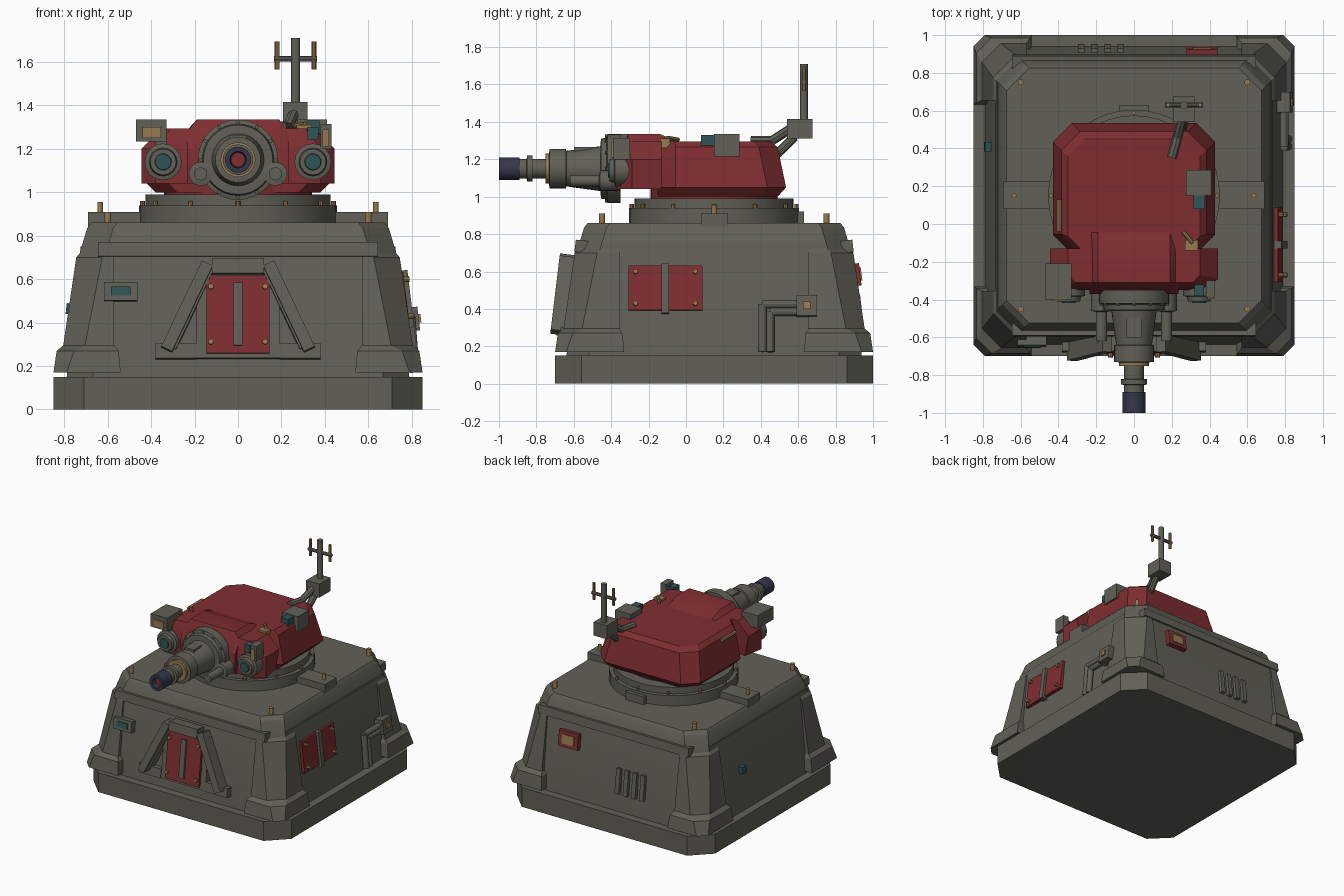
import bpy, bmesh, math
from math import sin, cos, pi
from mathutils import Matrix, Vector

cube = bpy.data.objects.get("Cube")
if cube:
    bpy.data.objects.remove(cube, do_unlink=True)

CY = 0.15      # centre of the base and turret ring in y
AXIS = 1.15    # height of the gun axis
made = []


def material(name, r, g, b):
    m = bpy.data.materials.new(name)
    m.use_nodes = True
    m.diffuse_color = (r, g, b, 1)
    m.node_tree.nodes["Principled BSDF"].inputs["Base Color"].default_value = (r, g, b, 1)
    return m


GREY = material("armour grey", .12, .118, .095)
RED = material("dull red", .21, .027, .03)
GOLD = material("brass", .31, .2, .08)
TEAL = material("teal glass", .03, .09, .095)
NAVY = material("muzzle navy", .035, .038, .07)


def finish(name, bm, mat):
    bmesh.ops.recalc_face_normals(bm, faces=bm.faces[:])
    me = bpy.data.meshes.new(name)
    bm.to_mesh(me)
    bm.free()
    me.materials.append(mat)
    ob = bpy.data.objects.new(name, me)
    bpy.context.collection.objects.link(ob)
    made.append(ob)
    return ob


def loft(name, rings, mat):
    """Skin a stack of equal-length rings and cap both ends."""
    bm = bmesh.new()
    vs = [[bm.verts.new(p) for p in ring] for ring in rings]
    n = len(vs[0])
    for a, b in zip(vs, vs[1:]):
        for i in range(n):
            j = (i + 1) % n
            bm.faces.new((a[i], a[j], b[j], b[i]))
    bm.faces.new(vs[0])
    bm.faces.new(vs[-1])
    return finish(name, bm, mat)


def octagon(x, y0, y1, c, z):
    return [(x, y0 + c, z), (x, y1 - c, z), (x - c, y1, z), (c - x, y1, z),
            (-x, y1 - c, z), (-x, y0 + c, z), (c - x, y0, z), (x - c, y0, z)]


def square(h, c, z):
    return octagon(h, CY - h, CY + h, c, z)


def box(name, x, y, z, mat, matrix=None):
    """Box from (low, high) ranges, optionally moved by a matrix."""
    bm = bmesh.new()
    bmesh.ops.create_cube(bm, size=1)
    for v in bm.verts:
        v.co = [(lo + hi) / 2 + k * (hi - lo) for k, (lo, hi) in zip(v.co, (x, y, z))]
    if matrix:
        bm.transform(matrix)
    return finish(name, bm, mat)


def rod(name, a, b, r, mat, seg=12):
    a, b = Vector(a), Vector(b)
    bm = bmesh.new()
    bmesh.ops.create_cone(bm, cap_ends=True, segments=seg, radius1=r, radius2=r, depth=(b - a).length)
    turn = (b - a).to_track_quat('Z', 'Y').to_matrix().to_4x4()
    bm.transform(Matrix.Translation((a + b) / 2) @ turn)
    return finish(name, bm, mat)


def lathe(name, profile, mat, x=0, z=AXIS, seg=32):
    """Turn (y, radius) pairs around an axis along y."""
    return loft(name, [[(x + r * cos(2 * pi * i / seg), y, z + r * sin(2 * pi * i / seg))
                        for i in range(seg)] for y, r in profile], mat)


def wall(side, u, z, spin=0):
    """Frame on a sloped wall: x along it, -y outward. Sides: 0 front, 1 +x, 2 back, 3 -x."""
    d = .79 - .123 * (z - .15)
    return (Matrix.Translation((0, CY, 0)) @ Matrix.Rotation(side * pi / 2, 4, 'Z')
            @ Matrix.Translation((u, -d, z)) @ Matrix.Rotation(-.12, 4, 'X')
            @ Matrix.Rotation(spin, 4, 'Y'))


def plate(name, side, u, z, w, h, out, mat, spin=0):
    return box(name, (-w / 2, w / 2), (-out, .04), (-h / 2, h / 2), mat, wall(side, u, z, spin))


def wall_bolts(name, side, u, z, du, dz, out):
    for a in (-1, 1):
        for b in (-1, 1):
            m = wall(side, u + a * du, z + b * dz)
            rod(name, m @ Vector((0, 0, 0)), m @ Vector((0, -out, 0)), .013, GOLD, 8)


# Base slab, tapered hull and deck
loft("base_slab", [square(.85, .14, 0), square(.85, .14, .15)], GREY)
loft("hull", [square(.79, .12, .14), square(.735, .12, .70), square(.695, .12, .835),
              square(.675, .12, .86)], GREY)

# Flared corner posts
for sx in (-1, 1):
    for sy in (-1, 1):
        rings = []
        for z, o, ix, iy, c in ((.17, .85, .54, .48, .06), (.27, .835, .55, .49, .08),
                                (.295, .805, .57, .505, .1), (.70, .745, .57, .505, .12),
                                (.73, .72, .57, .505, .12)):
            pts = [(o, iy), (o, o - c), (o - c, o), (ix, o), (ix, iy)]
            rings.append([(sx * px, CY + sy * py, z) for px, py in pts])
        loft("corner_post", rings, GREY)
        bx, by = sx * .6, CY + sy * .6
        rod("deck_bolt", (bx, by, .84), (bx, by, .91), .016, GOLD)
    box("deck_plate", sorted((sx * .44, sx * .69)), (.08, .225), (.84, .91), GREY)
    rod("deck_plate_bolt", (sx * .635, CY, .9), (sx * .635, CY, .955), .013, GOLD)

# Trim rails under the deck edge
for side in (0, 2):
    plate("trim_rail", side, 0, .735, 1.29, .065, .025, GREY)
for side in (1, 3):
    plate("side_trim", side, 0, .735, 1.2, .03, .008, GREY)

# Front door with braces
plate("door_frame", 0, 0, .43, .38, .4, .045, GREY)
plate("door_lintel", 0, 0, .65, .24, .07, .1, GREY)
plate("door", 0, 0, .43, .29, .36, .065, RED)
plate("door_bar", 0, 0, .43, .042, .29, .08, GREY)
wall_bolts("door_bolt", 0, 0, .43, .125, .127, .085)
for s in (-1, 1):
    plate("brace", 0, s * .235, .465, .055, .44, .1, GREY, -s * .44)
    plate("brace_web", 0, s * .21, .465, .03, .42, .07, GREY, -s * .44)
    plate("brace_foot", 0, s * .285, .265, .19, .07, .05, GREY)
plate("front_lamp_box", 0, -.54, .538, .155, .085, .055, GREY)
plate("front_lamp_glass", 0, -.54, .538, .09, .042, .062, TEAL)

# Right side hatch, valve and pipe
plate("side_hatch", 1, -.26, .51, .395, .24, .03, RED)
plate("hatch_bar", 1, -.26, .505, .04, .265, .05, GREY)
wall_bolts("hatch_bolt", 1, -.26, .51, .16, .085, .055)
plate("valve_box", 1, .495, .41, .11, .11, .075, GREY)
plate("valve_cap", 1, .495, .41, .04, .04, .085, GOLD)
for k in (0, .04):
    elbow = (.795, .41 + k, .425 - k)
    rod("pipe_run", (.795, .6, .425 - k), elbow, .022, GREY)
    rod("pipe_drop", elbow, (.815, .41 + k, .17), .022, GREY)

# Back box, vents and the small left sensor
plate("back_box", 2, -.36, .58, .165, .12, .045, RED)
plate("back_box_panel", 2, -.36, .58, .1, .07, .052, GOLD)
for i in range(4):
    plate("vent", 2, .07 + i * .07, .38, .035, .19, .03, GREY)
plate("left_sensor", 3, -.26, .46, .05, .05, .04, TEAL)

# Turret ring and neck
for name, r, z0, z1, mat in (("ring_lower", .455, .85, .94, GREY), ("ring_upper", .425, .94, .99, GREY),
                             ("turret_neck", .34, .98, 1.06, RED)):
    rod(name, (0, CY, z0), (0, CY, z1), r, mat, 40)
for i in range(12):
    a = i * pi / 6
    x, y = .44 * cos(a), CY + .44 * sin(a)
    rod("ring_bolt", (x, y, .92), (x, y, .96), .011, GOLD, 8)
box("ring_block", (-.08, .08), (.55, .63), (.85, .92), GREY)

# Turret shell, mantlet and cheeks
loft("turret_shell", [octagon(.38, -.15, .49, .1, 1.0), octagon(.43, -.155, .535, .1, 1.05),
                      octagon(.385, -.155, .49, .1, 1.265), octagon(.35, -.155, .45, .09, 1.295)], RED)
side_profile = [(-.02, 1.285), (-.14, 1.335), (-.31, 1.335), (-.37, 1.2), (-.37, 1.04), (-.02, 1.04)]
loft("mantlet", [[(x, y, z - drop * (z > 1.3)) for y, z in side_profile]
                 for x, drop in ((-.235, .06), (-.19, 0), (.19, 0), (.235, .06))], RED)
for s in (-1, 1):
    loft("cheek", [[(s * x, y, z) for x, y in ((.18, -.35), (.38, -.35), (.445, -.29),
                                               (.445 - d, -.13), (.18, -.13))]
                   for z, d in ((1.04, .03), (1.2, .0))]
         + [[(s * x, y, 1.295) for x, y in ((.18, -.31), (.31, -.31), (.35, -.27),
                                            (.35, -.13), (.18, -.13))]], RED)
    # Lenses and recoil cylinders
    lathe("lens_housing", [(-.3, .085), (-.38, .085), (-.385, .065), (-.41, .06)], GREY, s * .345, 1.14, 16)
    lathe("lens", [(-.4, .042), (-.418, .036)], TEAL, s * .345, 1.14, 16)
    lathe("recoil_cylinder", [(-.35, .055), (-.46, .055), (-.465, .03), (-.62, .03)], GREY, s * .172, 1.085, 16)

# Gun
lathe("gun_body", [(-.35, .185), (-.42, .185), (-.425, .165), (-.455, .16), (-.457, .12), (-.64, .095),
                   (-.642, .105), (-.73, .105), (-.735, .052), (-.82, .052), (-.822, .07),
                   (-.85, .07), (-.852, .052), (-.9, .052)], GREY)
lathe("gun_band", [(-.733, .08), (-.752, .08)], GOLD)
lathe("muzzle", [(-.89, .06), (-1, .06), (-1, .038), (-.96, .034)], NAVY)
lathe("bore", [(-.955, .033), (-.968, .033)], RED)
box("gun_rib", (-.04, .04), (-.6, -.5), (1.2, 1.265), GREY)
for i in range(12):
    a = i * pi / 6
    x, z = .173 * cos(a), AXIS + .173 * sin(a)
    rod("flange_bolt", (x, -.4, z), (x, -.432, z), .009, GREY, 8)

# Left-hand sight box, opposite sensor and roof fittings
box("sight_box", (-.47, -.33), (-.4, -.21), (1.235, 1.335), GREY)
box("sight_window", (-.44, -.355), (-.407, -.39), (1.25, 1.3), GOLD)
box("sight_stem", (-.38, -.33), (-.37, -.3), (1.18, 1.25), GREY)
box("sensor_box", (.38, .43), (-.39, -.3), (1.2, 1.315), GREY)
box("sensor_strip", (.39, .42), (-.397, -.385), (1.21, 1.29), GOLD)
box("sensor_lens", (.32, .37), (-.38, -.32), (1.24, 1.3), TEAL)
box("roof_catch", (.27, .34), (-.14, -.085), (1.26, 1.31), GOLD)
rod("roof_lever", (.26, -.04, 1.305), (.31, -.1, 1.315), .011, GOLD, 8)
rod("side_handle", (-.397, -.04, 1.255), (-.397, .13, 1.255), .014, GOLD, 8)
box("scope", (.275, .41), (.15, .285), (1.215, 1.335), GREY)
box("scope_lens", (.315, .375), (.08, .16), (1.275, 1.33), TEAL)

# Antenna arm, box and mast
for path in (((.2, .35, 1.3), (.23, .46, 1.3), (.26, .57, 1.37)),
             ((.25, .44, 1.2), (.255, .5, 1.24), (.265, .58, 1.32))):
    for a, b in zip(path, path[1:]):
        rod("antenna_arm", a, b, .025, GREY, 8)
box("antenna_box", (.207, .32), (.54, .675), (1.31, 1.415), GREY)
rod("antenna_mast", (.265, .63, 1.4), (.265, .63, 1.71), .021, GREY)
rod("antenna_crossbar", (.165, .63, 1.615), (.365, .63, 1.615), .013, GREY, 8)
for x in (.18, .35):
    rod("antenna_tip", (x, .63, 1.565), (x, .63, 1.695), .011, GOLD, 8)

# Smooth the round parts, keep hard edges
bpy.ops.object.select_all(action='DESELECT')
for ob in made:
    ob.select_set(True)
bpy.context.view_layer.objects.active = made[0]
bpy.ops.object.shade_smooth_by_angle(angle=math.radians(24))
